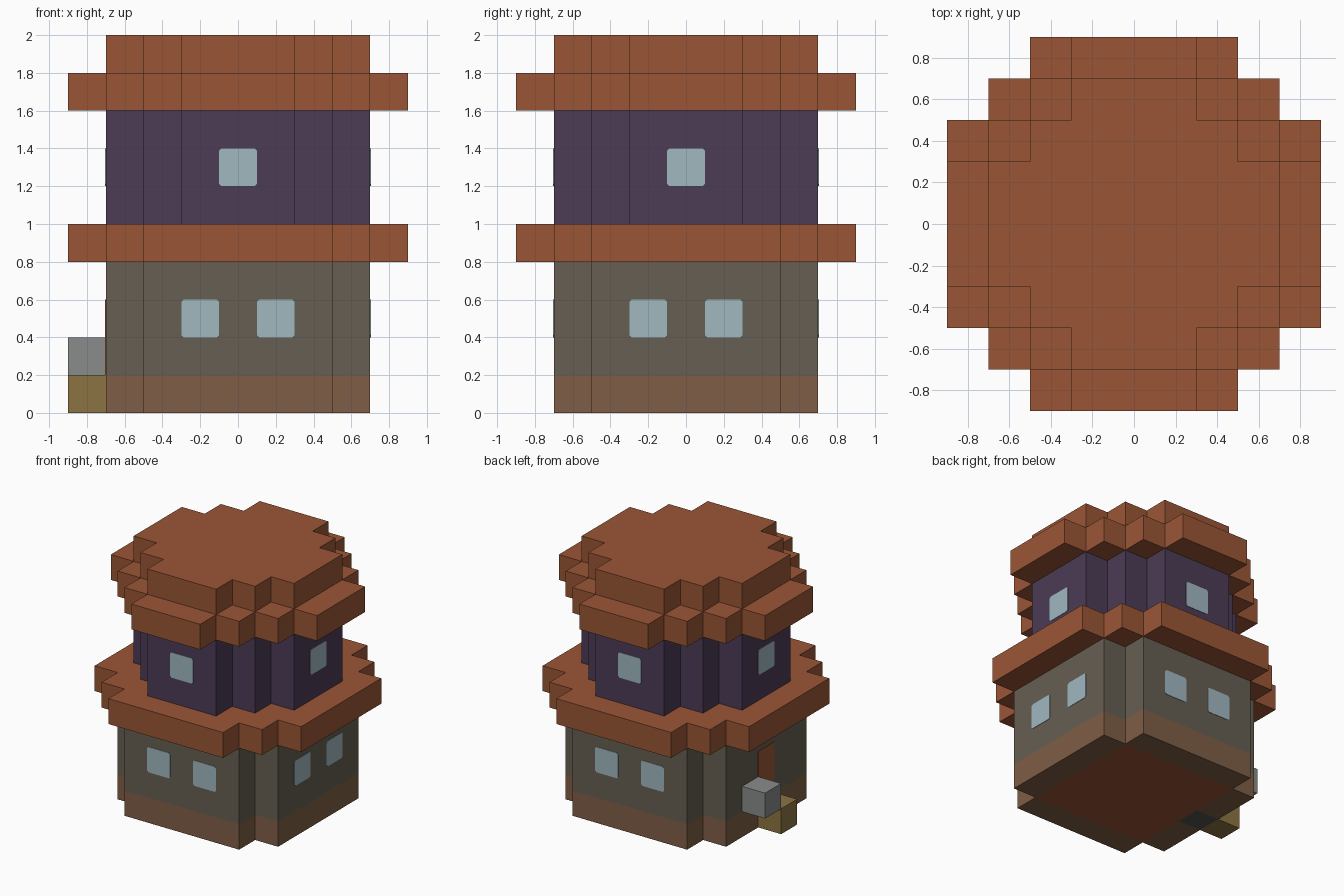
import bpy, bmesh
from math import pi
from mathutils import Matrix, Vector

cube = bpy.data.objects.get("Cube")
if cube:
    bpy.data.objects.remove(cube, do_unlink=True)


def material(name, rgb):
    """Flat material from 0-255 display values."""
    lin = [((c / 255 + 0.055) / 1.055) ** 2.4 for c in rgb]
    mat = bpy.data.materials.new(name)
    mat.use_nodes = True
    mat.diffuse_color = (*lin, 1)
    mat.node_tree.nodes["Principled BSDF"].inputs["Base Color"].default_value = (*lin, 1)
    return mat


TILE = material("terracotta", (154, 86, 54))
PLUM = material("dark_purple", (76, 60, 86))
STONE = material("stone_grey_brown", (102, 94, 82))
EARTH = material("earth_brown", (127, 94, 70))
GLASS = material("pale_blue_glass", (160, 184, 192))
OCHRE = material("ochre", (140, 116, 66))
GREY = material("light_grey", (136, 140, 138))
SLATE = material("dark_slate", (84, 85, 80))


def prism(name, outline, low, high, mat, matrix=Matrix()):
    """Extrude an outline in the xy plane from low to high."""
    bm = bmesh.new()
    face = bm.faces.new([bm.verts.new((x, y, low)) for x, y in outline])
    top = bmesh.ops.extrude_face_region(bm, geom=[face])["geom"]
    verts = [g for g in top if isinstance(g, bmesh.types.BMVert)]
    bmesh.ops.translate(bm, verts=verts, vec=(0, 0, high - low))
    bmesh.ops.recalc_face_normals(bm, faces=bm.faces)
    bm.transform(matrix)
    mesh = bpy.data.meshes.new(name)
    bm.to_mesh(mesh)
    bm.free()
    mesh.materials.append(mat)
    obj = bpy.data.objects.new(name, mesh)
    bpy.context.collection.objects.link(obj)
    return obj


def tier(name, steps, low, high, mat):
    """Stepped round storey: steps are half sizes, repeated in four quadrants."""
    corner = []
    for (x, y), following in zip(steps, steps[1:] + [None]):
        corner.append(Vector((x, y)))
        if following:
            corner.append(Vector((following[0], y)))
    outline = [Matrix.Rotation(q * pi / 2, 2) @ p for q in range(4) for p in corner]
    return prism(name, outline, low, high, mat)


def box(name, x, y, z, mat, matrix=Matrix()):
    outline = [(x[0], y[0]), (x[1], y[0]), (x[1], y[1]), (x[0], y[1])]
    return prism(name, outline, z[0], z[1], mat, matrix)


def window(name, side, across, height):
    """Thin pane with clipped corners on wall number side (0 = front)."""
    a, b = 0.1, 0.088
    outline = [(a, -b), (a, b), (b, a), (-b, a), (-a, b), (-a, -b), (-b, -a), (b, -a)]
    place = (Matrix.Rotation(side * pi / 2, 4, "Z")
             @ Matrix.Translation((across, -0.7, height))
             @ Matrix.Rotation(pi / 2, 4, "X"))
    prism(name, outline, -0.002, 0.003, GLASS, place)


# Footing: floor slab with a wall course on each side, split at the doorway
box("floor", (-0.5, 0.5), (-0.5, 0.5), (0, 0.2), TILE)
for side, label in enumerate(("front", "left", "back")):
    box(f"footing_{label}", (-0.5, 0.5), (-0.7, -0.5), (0, 0.2), EARTH,
        Matrix.Rotation(side * pi / 2, 4, "Z"))
box("footing_door_front", (-0.7, -0.5), (-0.5, -0.1), (0, 0.2), EARTH)
box("footing_door_back", (-0.7, -0.5), (0.1, 0.5), (0, 0.2), EARTH)
box("door_sill", (-0.7, -0.5), (-0.1, 0.1), (0, 0.2), SLATE)

# Storeys and roofs
drum = [(0.7, 0.3), (0.5, 0.5), (0.3, 0.7)]
tier("lower_walls", [(0.7, 0.5), (0.5, 0.7)], 0.2, 0.8, STONE)
tier("lower_roof", [(0.9, 0.5), (0.7, 0.7), (0.5, 0.9)], 0.8, 1.0, TILE)
tier("upper_walls", drum, 1.0, 1.6, PLUM)
tier("upper_eaves", [(0.9, 0.3), (0.7, 0.5), (0.5, 0.7), (0.3, 0.9)], 1.6, 1.8, TILE)
tier("roof_cap", drum, 1.8, 2.0, TILE)

# Windows: one upstairs on every side, two downstairs except on the door side
for side, label in enumerate(("front", "left", "back", "right")):
    window(f"upper_window_{label}", side, 0, 1.3)
    if label != "right":
        for across in (-0.2, 0.2):
            window(f"lower_window_{label}", side, across, 0.5)

# Door with its step and a wall-mounted block beside it
box("door", (-0.703, -0.698), (-0.1, 0.1), (0.2, 0.6), TILE)
box("door_step", (-0.9, -0.7), (-0.1, 0.1), (0, 0.2), OCHRE)
box("wall_block", (-0.9, -0.7), (0.1, 0.3), (0.2, 0.4), GREY)
